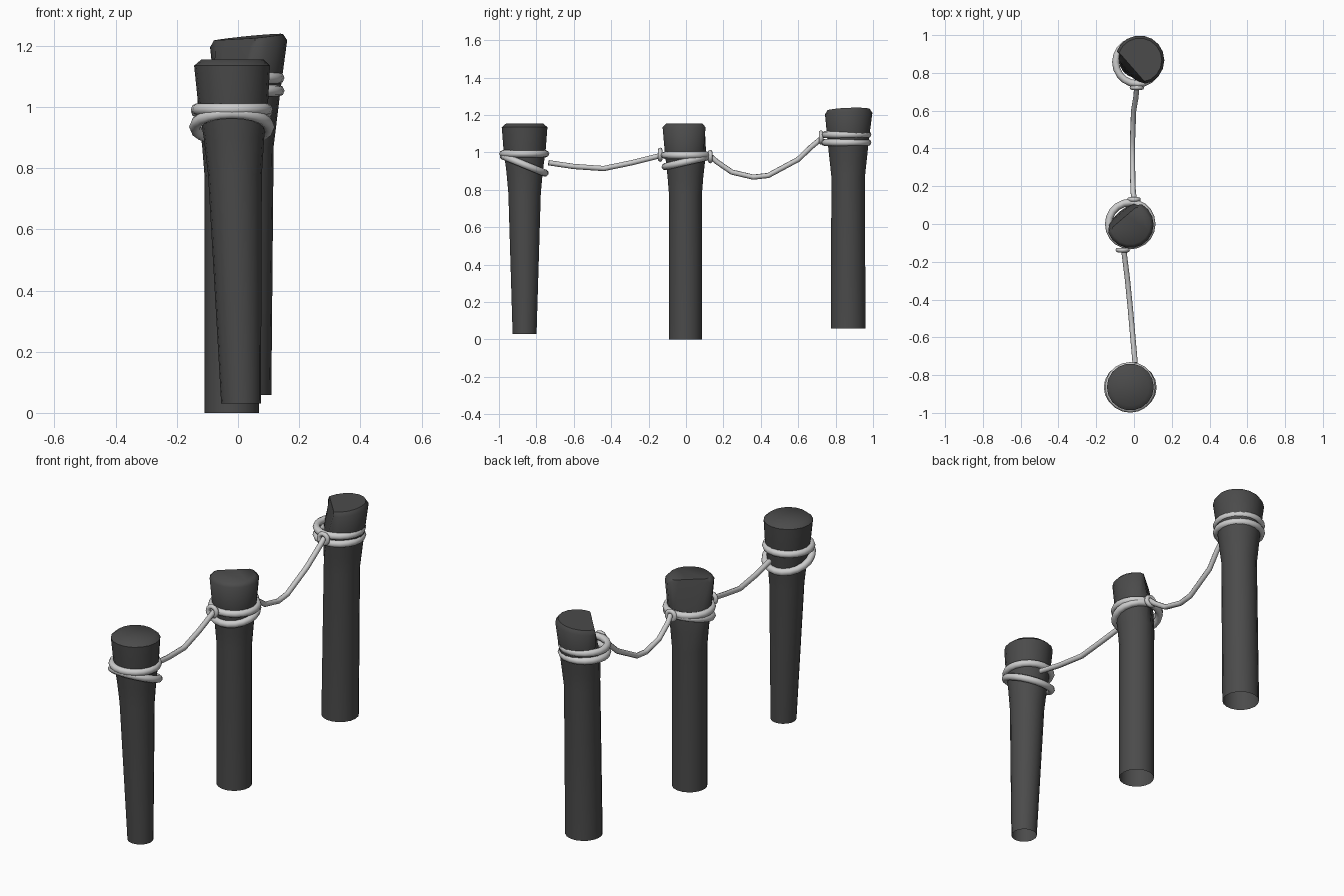
import bpy, bmesh
from math import cos, sin, pi, radians
from mathutils import Vector

if "Cube" in bpy.data.objects:
    bpy.data.objects.remove(bpy.data.objects["Cube"])


def material(name, v):
    m = bpy.data.materials.new(name)
    m.diffuse_color = (v, v, v, 1)
    m.use_nodes = True
    m.node_tree.nodes["Principled BSDF"].inputs["Base Color"].default_value = m.diffuse_color
    return m


wood = material("dark_wood", 0.07)
cord = material("rope_grey", 0.6)


def finish(ob, mat, angle=40):
    ob.data.materials.clear()
    ob.data.materials.append(mat)
    bpy.ops.object.select_all(action='DESELECT')
    ob.select_set(True)
    bpy.context.view_layer.objects.active = ob
    bpy.ops.object.shade_smooth_by_angle(angle=radians(angle))


def post(name, y, x0, x1, profile, chip=None, limits=None, tilt=(0, 0), sides=18):
    """Leaning, flared post, open underneath; chip = side where the head is split away."""
    bm = bmesh.new()
    z0, z1 = profile[0][0], profile[-1][0]
    rings = []
    for i, (z, r) in enumerate(profile):
        t = (z - z0) / (z1 - z0)
        ring = []
        for k in range(sides):
            a = 2 * pi * k / sides
            p = Vector((r * cos(a), r * sin(a), 0))
            if chip:
                d = Vector((chip[0], chip[1], 0)).normalized()
                over = p.dot(d) - limits[i]
                if over > 0:
                    p -= d * over
            dz = (tilt[0] * p.x + tilt[1] * p.y) if i >= len(profile) - 2 else 0
            ring.append(bm.verts.new((x0 + (x1 - x0) * t + p.x, y + p.y, z + dz)))
        rings.append(ring)
    for a, b in zip(rings, rings[1:]):
        for k in range(sides):
            n = (k + 1) % sides
            bm.faces.new((a[k], a[n], b[n], b[k]))
    bm.faces.new(rings[-1])
    me = bpy.data.meshes.new(name)
    bm.to_mesh(me)
    bm.free()
    ob = bpy.data.objects.new(name, me)
    bpy.context.collection.objects.link(ob)
    finish(ob, wood, 50)


def ring(name, loc, major, minor, rot=(0, 0, 0), segs=20):
    bpy.ops.mesh.primitive_torus_add(location=loc, rotation=rot, major_radius=major,
                                     minor_radius=minor, major_segments=segs, minor_segments=8)
    ob = bpy.context.object
    ob.name = name
    finish(ob, cord, 80)


def strand(name, pts, r=0.014):
    cu = bpy.data.curves.new(name, 'CURVE')
    cu.dimensions = '3D'
    cu.bevel_depth = r
    cu.bevel_resolution = 2
    cu.use_fill_caps = True
    sp = cu.splines.new('POLY')
    sp.points.add(len(pts) - 1)
    for p, c in zip(sp.points, pts):
        p.co = (*c, 1)
    ob = bpy.data.objects.new(name, cu)
    bpy.context.collection.objects.link(ob)
    bpy.ops.object.select_all(action='DESELECT')
    ob.select_set(True)
    bpy.context.view_layer.objects.active = ob
    bpy.ops.object.convert(target='MESH')
    finish(bpy.context.object, cord, 80)


# posts
post("front_post", -0.863, 0.01, -0.02,
     [(0.03, 0.065), (0.78, 0.088), (0.9, 0.099), (1.02, 0.115), (1.135, 0.124), (1.155, 0.10)])
post("middle_post", -0.003, -0.02, -0.02,
     [(0, 0.089), (0.77, 0.089), (0.87, 0.097), (1.0, 0.112), (1.135, 0.124), (1.155, 0.105)],
     (-0.65, 0.76), [0.09, 0.09, 0.088, 0.078, 0.054, 0.05])
post("rear_post", 0.867, 0.015, 0.03,
     [(0.058, 0.094), (0.87, 0.091), (0.97, 0.102), (1.08, 0.114), (1.205, 0.131), (1.227, 0.117)],
     (-0.75, -0.66), [0.1, 0.092, 0.09, 0.083, 0.06, 0.055], (0.1, 0.04))

# rope loops round each post
ring("front_loop_upper", (-0.02, -0.865, 0.993), 0.115, 0.019)
ring("front_loop_lower", (-0.02, -0.865, 0.935), 0.121, 0.019, (radians(-22), 0, 0))
ring("middle_loop_upper", (-0.02, 0, 0.985), 0.115, 0.019)
ring("middle_loop_lower", (-0.02, 0, 0.95), 0.115, 0.019, (radians(13), 0, 0))
ring("rear_loop_upper", (0.018, 0.857, 1.095), 0.115, 0.019)
ring("rear_loop_lower", (0.018, 0.857, 1.053), 0.115, 0.019)

# knots
ring("middle_front_knot", (-0.06, -0.138, 0.988), 0.026, 0.012, (radians(90), 0, 0), 12)
ring("middle_rear_knot", (0.0, 0.13, 0.978), 0.024, 0.012, (radians(90), 0, 0), 12)
ring("rear_knot", (0.015, 0.722, 1.08), 0.026, 0.012, (radians(90), 0, 0), 12)

# sagging ropes between posts
strand("front_rope", [(0.006, -0.735, 0.945), (-0.006, -0.60, 0.925), (-0.02, -0.44, 0.914),
                      (-0.035, -0.29, 0.945), (-0.055, -0.13, 0.985)])
strand("rear_rope", [(0.004, 0.125, 0.985), (-0.004, 0.165, 0.95), (-0.007, 0.245, 0.895),
                     (-0.008, 0.36, 0.868), (-0.008, 0.44, 0.877), (-0.002, 0.60, 0.963),
                     (0.01, 0.67, 1.03), (0.015, 0.73, 1.08)])
